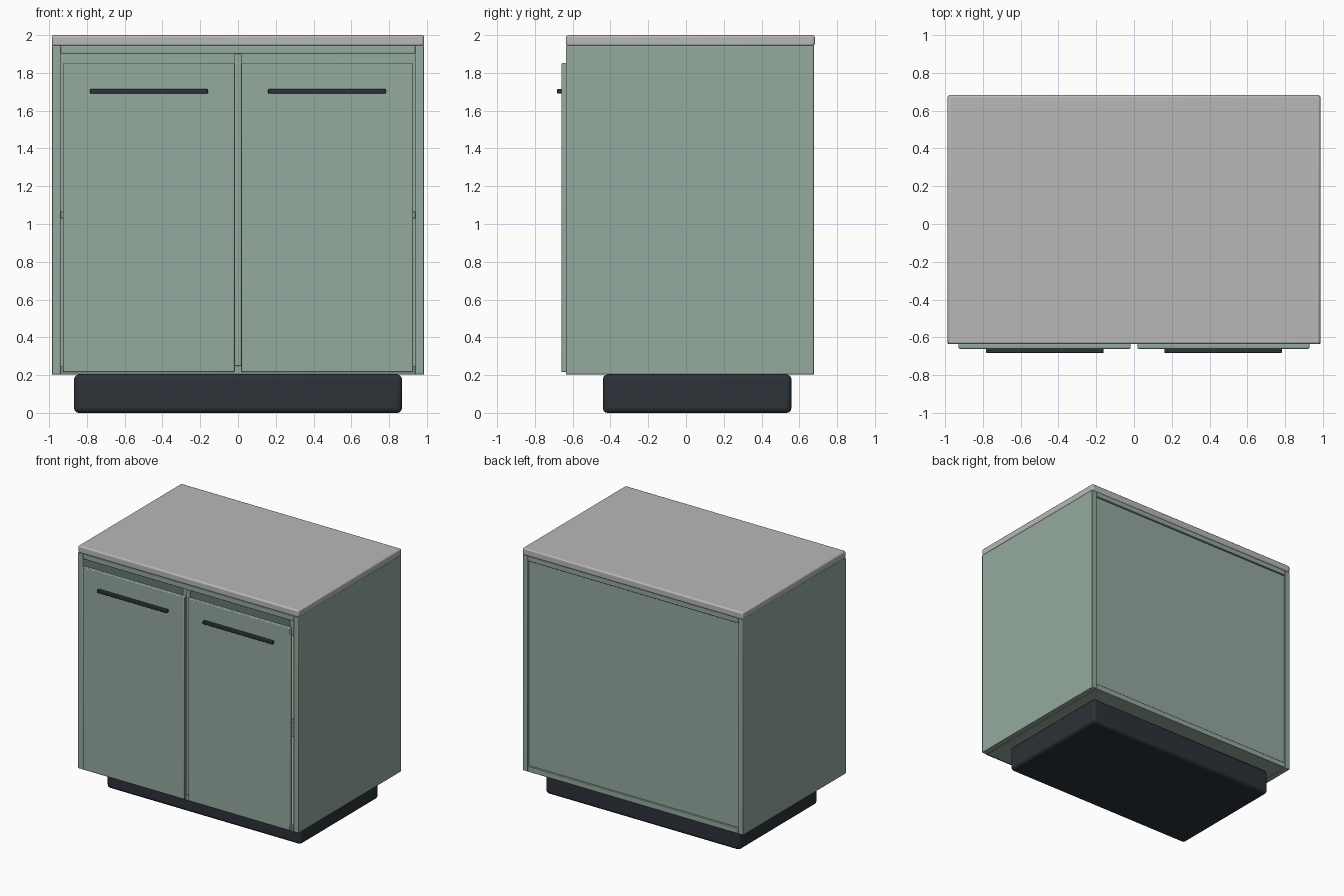
import bpy

if "Cube" in bpy.data.objects:
    bpy.data.objects.remove(bpy.data.objects["Cube"])


def material(name, rgb):
    m = bpy.data.materials.new(name)
    m.diffuse_color = (*rgb, 1)
    m.use_nodes = True
    m.node_tree.nodes["Principled BSDF"].inputs["Base Color"].default_value = m.diffuse_color
    return m


GREEN = material("sage_paint", (0.30, 0.40, 0.345))
DARK = material("dark_trim", (0.025, 0.032, 0.04))
STONE = material("stone", (0.48, 0.48, 0.48))


def box(name, lo, hi, mat, bevel=0.004, segments=2):
    """Bevelled box between two opposite corners."""
    bpy.ops.mesh.primitive_cube_add(
        size=1, location=[(a + b) / 2 for a, b in zip(lo, hi)])
    o = bpy.context.object
    o.name = name
    o.scale = [b - a for a, b in zip(lo, hi)]
    bpy.ops.object.transform_apply(location=False, rotation=False, scale=True)
    o.data.materials.append(mat)
    mod = o.modifiers.new("bevel", 'BEVEL')
    mod.width = bevel
    mod.segments = segments
    bpy.ops.object.shade_smooth_by_angle()
    return o


W, T = 0.985, 0.045          # half width and panel thickness
F, B = -0.635, 0.678         # carcass front and back
Z0, Z1 = 0.203, 1.945        # carcass bottom and top

# Plinth and worktop
box("plinth", (-0.868, -0.44, 0), (0.868, 0.558, 0.203), DARK, 0.025, 3)
box("worktop", (-W, -0.635, 1.942), (W, 0.682, 2.0), STONE, 0.012, 3)

# Carcass panels
box("bottom_panel", (-W + T, F, Z0), (W - T, B, Z0 + T), GREEN)
box("top_panel", (-W + T, F, Z1 - 0.042), (W - T, B, Z1), GREEN)
box("back_panel", (-W + T - 0.005, B - 0.04, Z0 + 0.02),
    (W - T + 0.005, B - 0.015, Z1 - 0.02), GREEN, 0.002)
box("divider", (-0.018, F, Z0 + T), (0.018, B - 0.04, Z1 - 0.042), GREEN)

# Mirrored side panels, shelves, doors and handles
for side, s in (("left", -1), ("right", 1)):
    def pair(name, x0, x1, y0, y1, z0, z1, mat, bevel=0.004):
        a, b = sorted((s * x0, s * x1))
        box(f"{side}_{name}", (a, y0, z0), (b, y1, z1), mat, bevel)

    pair("side_panel", W - T, W, F, B, Z0, Z1, GREEN)
    pair("shelf", 0.018, W - T, -0.55, B - 0.04, 1.03, 1.065, GREEN)
    pair("door", 0.018, 0.927, -0.66, -0.63, 0.216, 1.852, GREEN, 0.006)
    pair("handle", 0.16, 0.783, -0.682, -0.655, 1.69, 1.715, DARK, 0.005)
